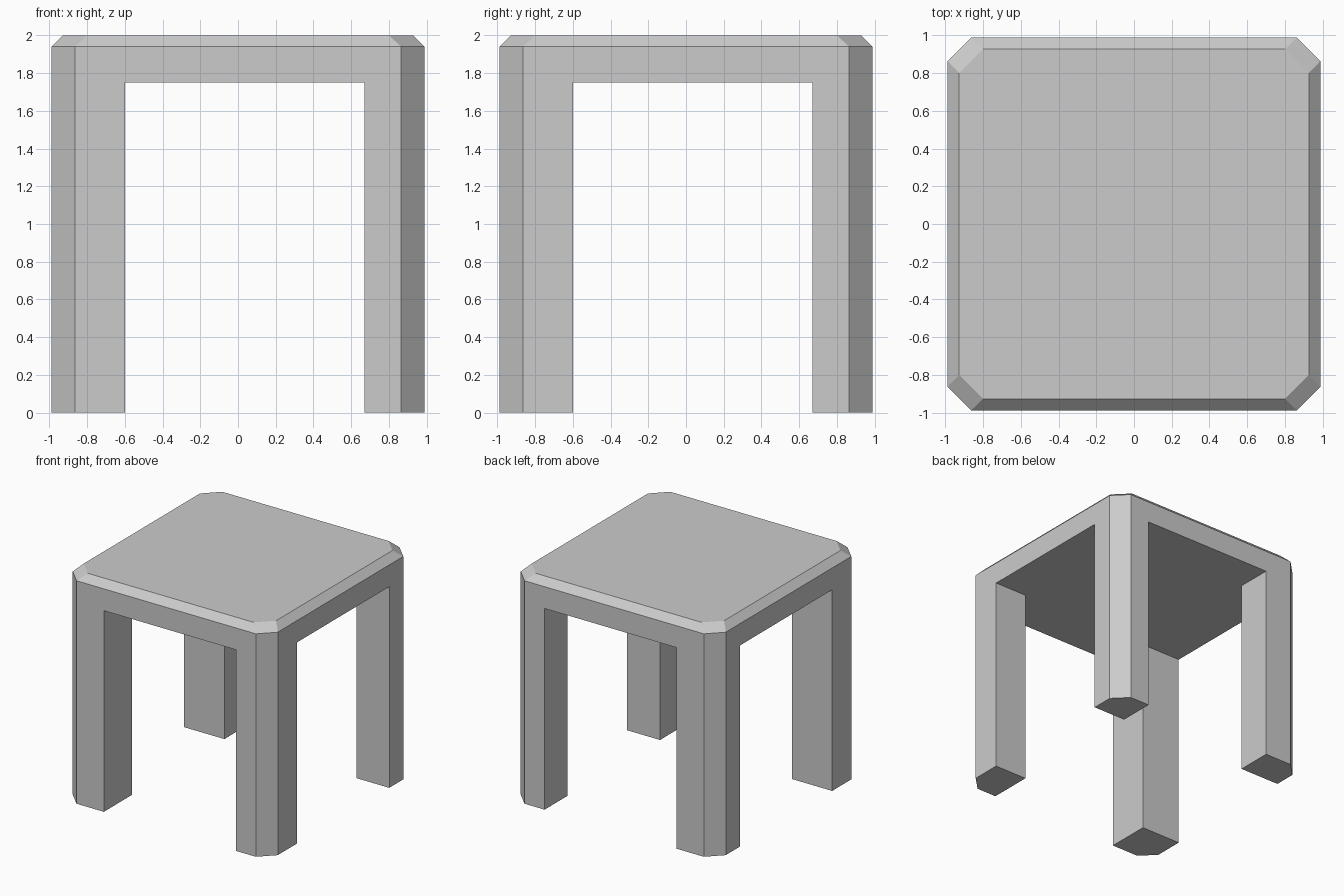
import bpy, bmesh

if "Cube" in bpy.data.objects:
    bpy.data.objects.remove(bpy.data.objects["Cube"])


def loft(name, rings):
    """Closed solid from stacked horizontal outlines: [(z, [(x, y), ...]), ...]"""
    bm = bmesh.new()
    loops = [[bm.verts.new((x, y, z)) for x, y in pts] for z, pts in rings]
    n = len(loops[0])
    for a, b in zip(loops, loops[1:]):
        for i in range(n):
            j = (i + 1) % n
            bm.faces.new((a[i], a[j], b[j], b[i]))
    bm.faces.new(loops[0][::-1])
    bm.faces.new(loops[-1])
    bmesh.ops.recalc_face_normals(bm, faces=bm.faces)
    mesh = bpy.data.meshes.new(name)
    bm.to_mesh(mesh)
    bm.free()
    obj = bpy.data.objects.new(name, mesh)
    bpy.context.collection.objects.link(obj)
    return obj


def octagon(r, c):
    """Square of half-width r whose cut corners start at c."""
    return [(c, -r), (r, -c), (r, c), (c, r), (-c, r), (-r, c), (-r, -c), (-c, -r)]


# Stool body: block with cut corners and a bevelled top rim
outer = octagon(0.987, 0.863)
stool = loft("stool", [(0, outer), (1.94, outer), (2.0, octagon(0.927, 0.80))])

# Plus-shaped cutter leaves four legs under the seat (openings sit off-centre)
lo, hi, far = -0.60, 0.67, 1.5
plus = [(lo, -far), (hi, -far), (hi, lo), (far, lo), (far, hi), (hi, hi),
        (hi, far), (lo, far), (lo, hi), (-far, hi), (-far, lo), (lo, lo)]
cutter = loft("leg_gap_cutter", [(-0.5, plus), (1.75, plus)])
cutter.hide_render = True

cut = stool.modifiers.new("leg_gaps", 'BOOLEAN')
cut.operation = 'DIFFERENCE'
cut.solver = 'EXACT'
cut.object = cutter
bpy.context.view_layer.objects.active = stool
bpy.ops.object.modifier_apply(modifier=cut.name)
bpy.data.objects.remove(cutter)
